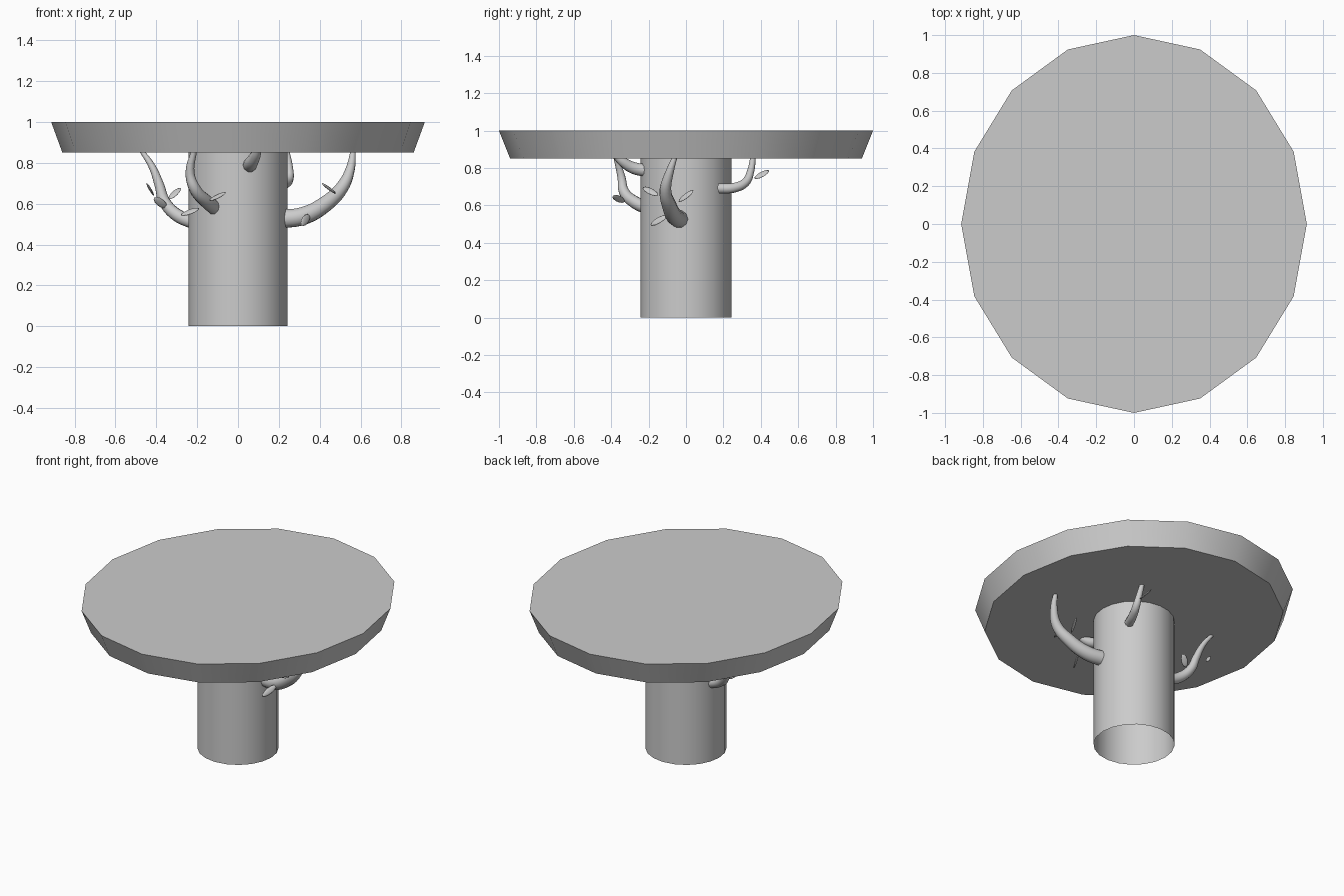
import bpy, bmesh, math
from mathutils import Vector, Matrix

if "Cube" in bpy.data.objects:
    bpy.data.objects.remove(bpy.data.objects["Cube"])


def frustum(name, r_low, r_high, z0, z1, sides, caps, sx=1.0):
    bm = bmesh.new()
    bmesh.ops.create_cone(bm, cap_ends=caps, segments=sides,
                          radius1=r_low, radius2=r_high, depth=z1 - z0)
    bmesh.ops.scale(bm, vec=(sx, 1, 1), verts=bm.verts)
    bmesh.ops.translate(bm, vec=(0, 0, (z0 + z1) / 2), verts=bm.verts)
    for f in bm.faces:
        f.smooth = abs(f.normal.z) < 0.9
    me = bpy.data.meshes.new(name)
    bm.to_mesh(me)
    bm.free()
    me.set_sharp_from_angle(angle=math.radians(35))
    ob = bpy.data.objects.new(name, me)
    bpy.context.collection.objects.link(ob)
    return ob


def branch(name, points, r0, r1):
    # tapered tube along a smooth path
    cu = bpy.data.curves.new(name, 'CURVE')
    cu.dimensions = '3D'
    cu.bevel_depth = 1.0
    cu.bevel_resolution = 3
    cu.resolution_u = 5
    cu.use_fill_caps = True
    sp = cu.splines.new('BEZIER')
    sp.bezier_points.add(len(points) - 1)
    for i, (bp, p) in enumerate(zip(sp.bezier_points, points)):
        bp.co = p
        bp.handle_left_type = bp.handle_right_type = 'AUTO'
        t = i / (len(points) - 1)
        bp.radius = r0 + (r1 - r0) * t ** 1.6
    sp.use_smooth = True
    ob = bpy.data.objects.new(name, cu)
    bpy.context.collection.objects.link(ob)


def leaf(name, centre, along, facing):
    # thin flattened ellipsoid, long axis follows "along"
    a = Vector(along)
    x = a.normalized()
    z = Vector(facing)
    z = (z - x * z.dot(x)).normalized()
    y = z.cross(x)
    rot = Matrix((x, y, z)).transposed().to_4x4()
    bm = bmesh.new()
    bmesh.ops.create_uvsphere(bm, u_segments=12, v_segments=6, radius=1)
    m = (Matrix.Translation(centre) @ rot
         @ Matrix.Diagonal((a.length / 2, 0.02, 0.006, 1)))
    bmesh.ops.transform(bm, matrix=m, verts=bm.verts)
    for f in bm.faces:
        f.smooth = True
    me = bpy.data.meshes.new(name)
    bm.to_mesh(me)
    bm.free()
    bpy.context.collection.objects.link(bpy.data.objects.new(name, me))


# Oval sixteen-sided table top and open trunk
frustum("table_top", 0.94, 1.0, 0.85, 1.0, 16, True, 0.915)
frustum("trunk", 0.243, 0.243, 0.0, 0.85, 20, False)

# Branches rising from the trunk to the table top
branch("right_branch", [(.21, -.03, .525), (.32, -.06, .54), (.43, -.09, .6),
                        (.51, -.11, .68), (.55, -.09, .77), (.565, -.055, .87)],
       .048, .012)
branch("left_branch", [(-.21, .05, .505), (-.3, .07, .545), (-.36, .1, .61),
                       (-.385, .12, .69), (-.42, .14, .78), (-.48, .17, .87)],
       .034, .01)
branch("front_branch", [(-.115, -.19, .58), (-.16, -.27, .615),
                        (-.21, -.33, .67), (-.235, -.345, .75),
                        (-.215, -.375, .86)], .036, .014)
branch("upper_front_branch", [(.055, -.2, .785), (.065, -.28, .80),
                              (.085, -.34, .835), (.1, -.385, .88)],
       .036, .018)
branch("back_branch", [(.19, .18, .69), (.225, .26, .695), (.25, .32, .725),
                       (.25, .345, .78), (.235, .36, .87)], .028, .014)

# Leaves: centre, long axis, facing direction
leaves = [
    ((.445, -.19, .675), (.065, .08, -.045), (.6, -.2, .7)),
    ((.33, -.145, .52), (.04, .09, .05), (.7, -.5, .4)),
    ((.47, 0, .65), (.03, .08, .06), (.6, -.4, .6)),
    ((-.43, .18, .67), (.035, .05, -.06), (-.5, -.5, .5)),
    ((-.31, .1, .65), (.055, .04, .055), (-.4, -.6, .5)),
    ((-.38, .05, .605), (-.06, -.05, .05), (.2, -.8, -.4)),
    ((-.1, -.36, .635), (.08, -.06, .035), (-.2, -.5, .7)),
    ((-.235, -.22, .56), (.09, .02, .035), (-.2, -.5, .7)),
    ((.25, .405, .765), (-.03, .075, .045), (.6, -.2, .6)),
]
for i, args in enumerate(leaves):
    leaf(f"leaf_{i + 1}", *args)
